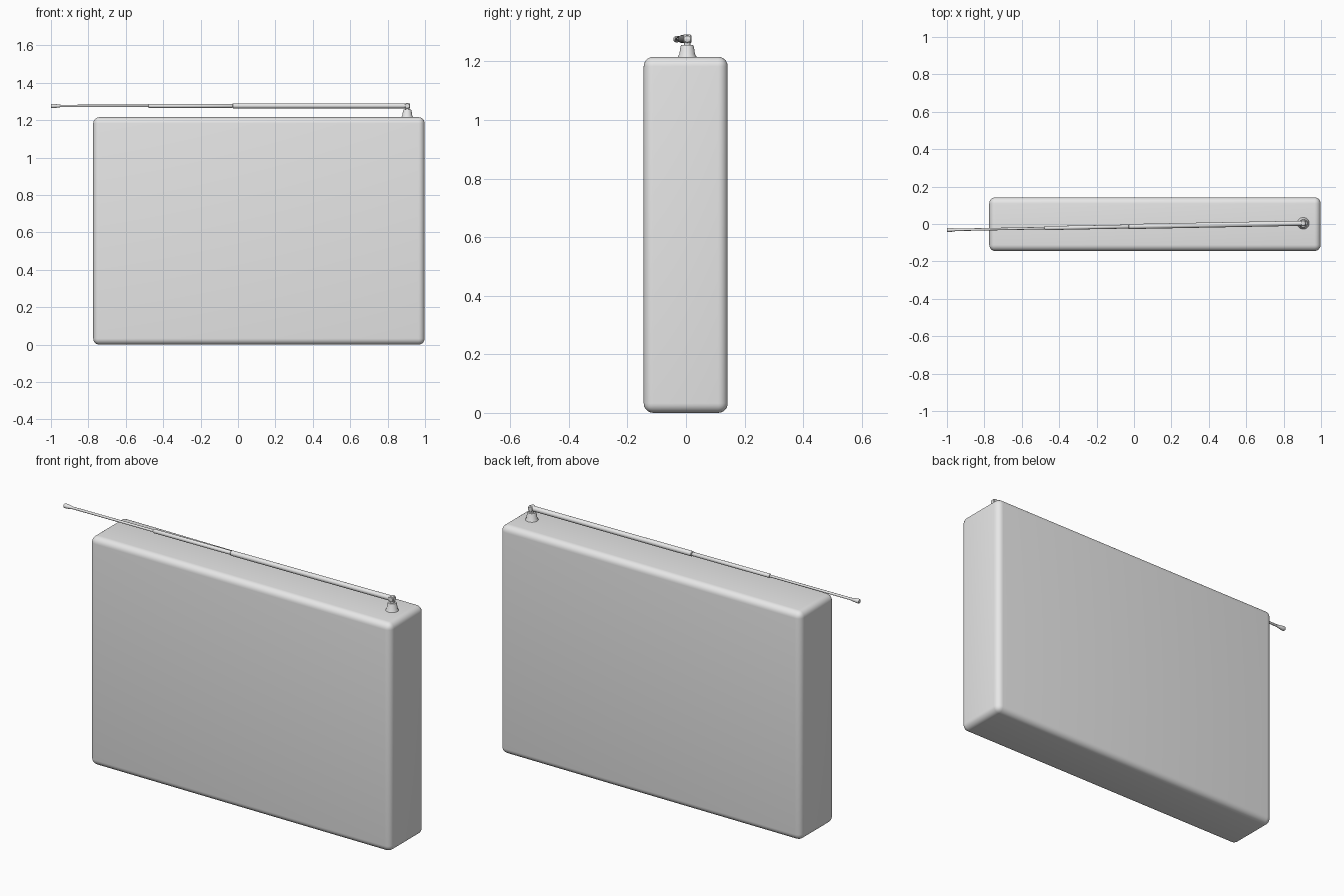
import bpy
import bmesh
import math
from mathutils import Vector, Matrix

if "Cube" in bpy.data.objects:
    bpy.data.objects.remove(bpy.data.objects["Cube"])

# Single plain grey
grey = bpy.data.materials.new("plain_grey")
grey.use_nodes = True
colour = (0.8, 0.8, 0.8, 1)
grey.diffuse_color = colour
grey.node_tree.nodes["Principled BSDF"].inputs["Base Color"].default_value = colour


def finish(name, bm):
    bmesh.ops.recalc_face_normals(bm, faces=bm.faces)
    mesh = bpy.data.meshes.new(name)
    bm.to_mesh(mesh)
    bm.free()
    obj = bpy.data.objects.new(name, mesh)
    bpy.context.collection.objects.link(obj)
    mesh.materials.append(grey)
    bpy.ops.object.select_all(action="DESELECT")
    obj.select_set(True)
    bpy.context.view_layer.objects.active = obj
    bpy.ops.object.shade_smooth_by_angle(angle=math.radians(40))
    return obj


def lathe(name, profile, origin, axis, sides=24):
    """Revolve (distance, radius) points about an axis and cap both ends."""
    bm = bmesh.new()
    turn = Vector(axis).to_track_quat("Z", "Y").to_matrix().to_4x4()
    place = Matrix.Translation(origin) @ turn
    rings = []
    for d, r in profile:
        angles = [2 * math.pi * i / sides for i in range(sides)]
        rings.append([bm.verts.new(place @ Vector((r * math.cos(a), r * math.sin(a), d)))
                      for a in angles])
    for low, high in zip(rings, rings[1:]):
        for i in range(sides):
            j = (i + 1) % sides
            bm.faces.new((low[i], low[j], high[j], high[i]))
    bm.faces.new(rings[0])
    bm.faces.new(rings[-1])
    return finish(name, bm)


# Rounded case
bm = bmesh.new()
bmesh.ops.create_cube(bm, size=1)
bmesh.ops.scale(bm, vec=(1.772, 0.287, 1.216), verts=bm.verts)
bmesh.ops.translate(bm, vec=(0.112, -0.001, 0.608), verts=bm.verts)
bmesh.ops.bevel(bm, geom=bm.edges[:], offset=0.033, segments=6,
                profile=0.5, affect="EDGES")
finish("case", bm)

# Flared antenna mount
pivot = Vector((0.905, 0.004, 1.277))
lathe("antenna_mount",
      [(0, 0.032), (0.004, 0.031), (0.01, 0.027), (0.036, 0.023), (0.042, 0.02)],
      (pivot.x, pivot.y, 1.214), (0, 0, 1))

# Hinge between mount and rod
lathe("antenna_hinge", [(-0.014, 0.012), (-0.011, 0.015), (0.011, 0.015), (0.014, 0.012)],
      pivot, (0, 1, 0))
lathe("hinge_stem", [(0, 0.011), (0.03, 0.011)], (pivot.x, pivot.y, 1.25), (0, 0, 1))

# Telescopic rod sections, each slimmer than the last
tip = Vector((-1.0, -0.032, 1.276))
rod = tip - pivot
length = rod.length
sections = [("thick", -0.014, 0.935, 0.0135), ("middle", 0.935, 1.385, 0.0105),
            ("thin", 1.385, length - 0.02, 0.0065)]
for label, start, end, radius in sections:
    lathe("antenna_" + label + "_section",
          [(start, radius * 0.8), (start + 0.003, radius),
           (end - 0.003, radius), (end, radius * 0.8)], pivot, rod)

# Tip knob
lathe("antenna_tip",
      [(length - 0.05, 0.0065), (length - 0.04, 0.008), (length - 0.016, 0.0115),
       (length - 0.003, 0.0115), (length, 0.009)], pivot, rod)
